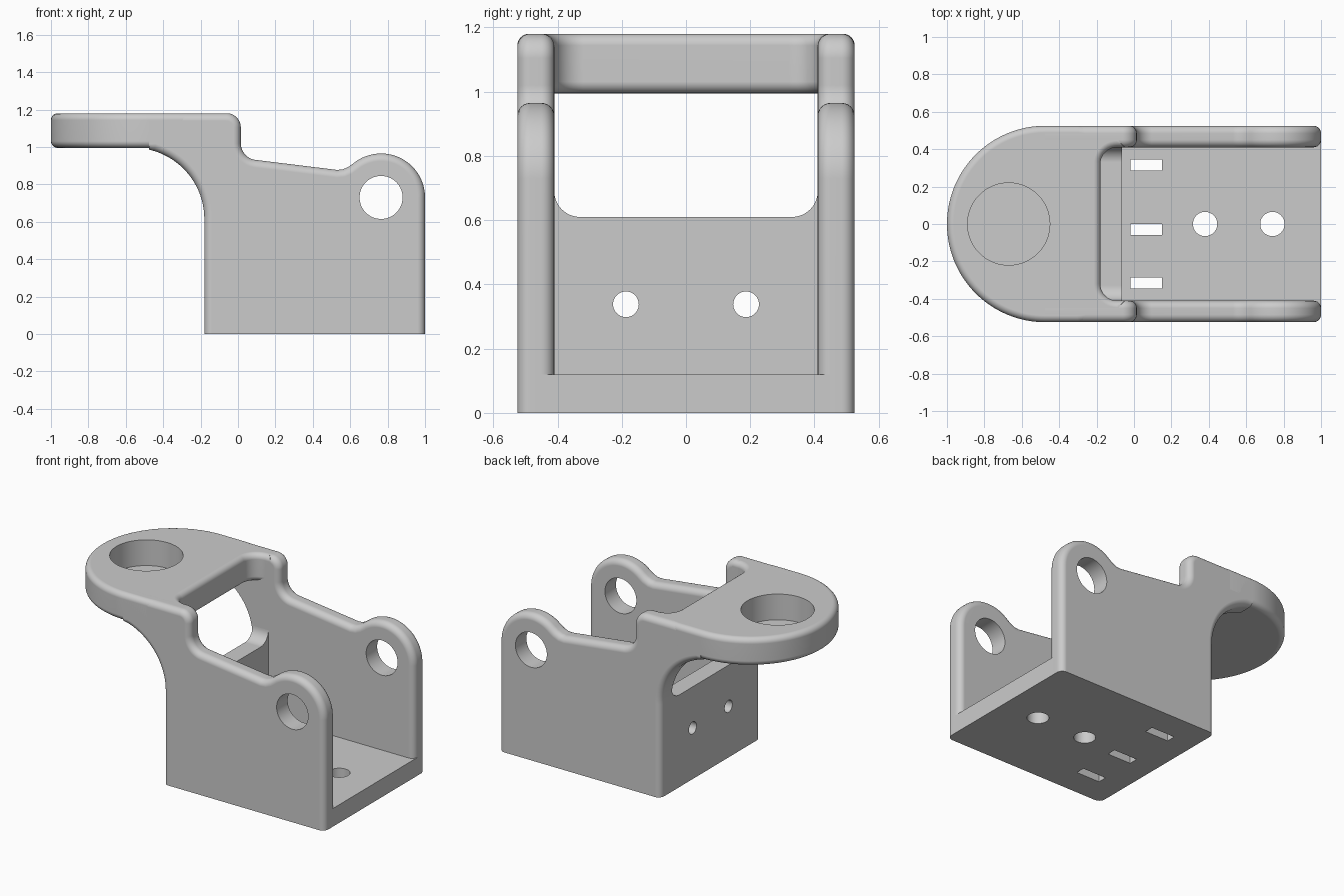
import bpy
import bmesh
import math
from mathutils import Vector

default_cube = bpy.data.objects.get("Cube")
if default_cube:
    bpy.data.objects.remove(default_cube, do_unlink=True)

grey = bpy.data.materials.new("plain_grey")
grey.use_nodes = True
grey.diffuse_color = (0.6, 0.6, 0.6, 1)
grey.node_tree.nodes["Principled BSDF"].inputs["Base Color"].default_value = grey.diffuse_color

ROUND = 0.04
STEPS = 6
# Maps profile coordinates (u, v) and depth w to space, by extrusion axis
AXES = {
    "x": lambda u, v, w: (w, u, v),
    "y": lambda u, v, w: (u, w, v),
    "z": lambda u, v, w: (u, v, w),
}


def arc(cx, cy, r, start, end, n=12):
    angles = [math.radians(start + (end - start) * i / n) for i in range(n + 1)]
    return [(cx + r * math.cos(a), cy + r * math.sin(a)) for a in angles]


def inward(outline):
    """Mitred inward direction at every corner of a clockwise outline."""
    pts = [Vector(p) for p in outline]
    result = []
    for i, p in enumerate(pts):
        d1 = (p - pts[i - 1]).normalized()
        d2 = (pts[(i + 1) % len(pts)] - p).normalized()
        n1, n2 = Vector((d1.y, -d1.x)), Vector((d2.y, -d2.x))
        result.append((n1 + n2) / (1 + n1.dot(n2)))
    return result


def slab(name, outline, axis, lo, hi, radius=0.0, low_weight=None, pin=None):
    """Extrude an outline, rounding its rim on both ends."""
    dirs = inward(outline)
    rings = [(lo, 0, True), (hi, 0, False)]
    if radius:
        quarter = [math.pi / 2 * k / STEPS for k in range(STEPS + 1)]
        curve = [(radius * (1 - math.cos(a)), radius * (1 - math.sin(a))) for a in quarter]
        rings = [(lo + d, inset, True) for d, inset in curve]
        rings += [(hi - d, inset, False) for d, inset in reversed(curve)]
    bm = bmesh.new()
    loops = []
    for w, inset, low in rings:
        loop = []
        for i, (u, v) in enumerate(outline):
            k = inset * (low_weight[i] if low and low_weight else 1)
            q = (u + dirs[i].x * k, v + dirs[i].y * k)
            if pin:
                q = pin((u, v), q)
            loop.append(bm.verts.new(AXES[axis](q[0], q[1], w)))
        loops.append(loop)
    n = len(outline)
    for a, b in zip(loops, loops[1:]):
        for i in range(n):
            j = (i + 1) % n
            bm.faces.new((a[i], a[j], b[j], b[i]))
    bm.faces.new(loops[0])
    bm.faces.new(loops[-1])
    # Merge corners left doubled where the rim is not rounded
    bmesh.ops.remove_doubles(bm, verts=bm.verts, dist=0.00001)
    bmesh.ops.recalc_face_normals(bm, faces=bm.faces)
    mesh = bpy.data.meshes.new(name)
    bm.to_mesh(mesh)
    bm.free()
    obj = bpy.data.objects.new(name, mesh)
    bpy.context.collection.objects.link(obj)
    mesh.materials.append(grey)
    return obj


def activate(obj):
    bpy.ops.object.select_all(action="DESELECT")
    obj.select_set(True)
    bpy.context.view_layer.objects.active = obj


def cut(obj, outline, axis, lo, hi):
    """Cut a prism out of a part."""
    cutter = slab("cutter", outline, axis, lo, hi)
    cutter.hide_render = True
    mod = obj.modifiers.new("cut", "BOOLEAN")
    mod.operation = "DIFFERENCE"
    mod.solver = "EXACT"
    mod.object = cutter
    activate(obj)
    bpy.ops.object.modifier_apply(modifier=mod.name)
    bpy.data.objects.remove(cutter, do_unlink=True)


def circle(cx, cy, r, n=64):
    return arc(cx, cy, r, 360, 0, n)[:-1]


def finish(obj):
    activate(obj)
    bpy.ops.object.shade_smooth_by_angle(angle=math.radians(30))
    mod = obj.modifiers.new("even_shading", "WEIGHTED_NORMAL")
    mod.keep_sharp = True


TOP, UNDER, END = 1.18, 0.995, -0.475
WALL_BACK, WALL_FRONT = -0.18, -0.065
INNER, OUTER, BURIED = 0.41, 0.525, 0.47

# Side cheeks: stepped top, round ear with pin hole, arched underside
upper = [(END, TOP)]
upper += arc(-0.06, TOP - 0.075, 0.075, 90, 0)
upper += arc(0.105, 1.02, 0.09, 180, 263)
upper += [(0.53, 0.877), (0.56, 0.88), (0.59, 0.893)]
upper += arc(0.765, 0.73, 0.235, 130, 0, 28)
upper += [(1.0, 0.0)]
arch_start = math.degrees(math.acos((END + 0.56) / 0.38))
lower = [(WALL_BACK, 0.0)] + arc(-0.56, 0.615, 0.38, 0, arch_start, 20)


def pin_ends(old, new):
    return (old[0] if old[0] == END else new[0], 0.0 if old[1] == 0 else new[1])


lower[-1] = (END, lower[-1][1])
cheek = slab("side_cheeks", upper + lower, "y", INNER, OUTER, ROUND,
             [1] * len(upper) + [0] * len(lower), pin_ends)
cut(cheek, circle(0.765, 0.73, 0.115), "y", 0.3, 0.6)
mirror = cheek.modifiers.new("mirror", "MIRROR")
mirror.use_axis = (False, True, False)
activate(cheek)
bpy.ops.object.modifier_apply(modifier=mirror.name)
finish(cheek)

# Top plate: round nose, filleted opening, blind socket
half = [(-0.3, OUTER), (-0.05, 0.5), (-0.05, INNER)]
half += arc(-0.09, 0.32, 0.09, 90, 180, 10)
plate_outline = half + [(x, -y) for x, y in reversed(half)]
plate_outline += arc(END, 0, OUTER, 270, 90, 64)
plate = slab("top_plate", plate_outline, "z", UNDER, TOP, ROUND * 0.9)
cut(plate, circle(-0.67, 0, 0.22), "z", 1.01, 1.3)
finish(plate)

# Back wall with rounded window sill and two bolt holes
sill = arc(-0.33, 0.69, 0.08, 180, 270) + arc(0.33, 0.69, 0.08, 270, 360)
sill += [(BURIED, 0.69), (BURIED, 0), (-BURIED, 0), (-BURIED, 0.69)]
wall = slab("back_wall", sill, "x", WALL_BACK, WALL_FRONT)
for y in (-0.187, 0.187):
    cut(wall, circle(y, 0.338, 0.04, 40), "x", -0.3, 0.1)
finish(wall)

# Floor with two round holes and three slots
floor = slab("floor", [(WALL_FRONT, BURIED), (1, BURIED), (1, -BURIED), (WALL_FRONT, -BURIED)],
             "z", 0, 0.12)
for x in (0.38, 0.74):
    cut(floor, circle(x, 0, 0.065, 48), "z", -0.1, 0.3)
for y in (0.315, -0.03, -0.315):
    slot = [(-0.02, y + 0.03), (0.15, y + 0.03), (0.15, y - 0.03), (-0.02, y - 0.03)]
    cut(floor, slot, "z", -0.1, 0.3)
finish(floor)
